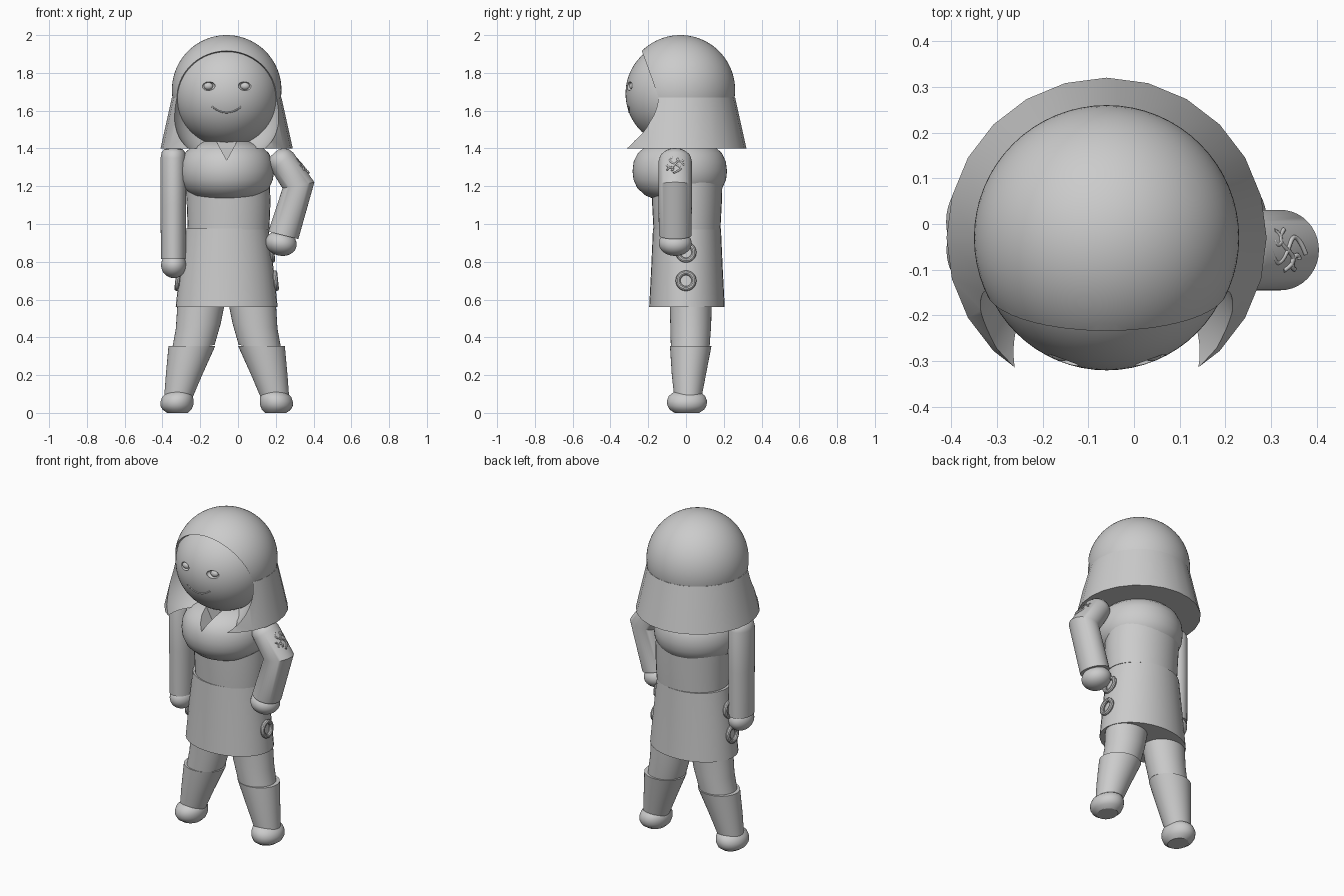
import bpy, bmesh
from math import sin, cos, pi, sqrt, radians
from mathutils import Matrix, Vector

cube = bpy.data.objects.get("Cube")
if cube:
    bpy.data.objects.remove(cube, do_unlink=True)

MID = -0.06  # x of the body's mirror line

clay = bpy.data.materials.new("clay grey")
clay.use_nodes = True
GREY = (0.6, 0.6, 0.6, 1)
clay.diffuse_color = GREY
clay.node_tree.nodes["Principled BSDF"].inputs["Base Color"].default_value = GREY


def finish(name, bm, smooth=True):
    """Turn a bmesh into a named, shaded object."""
    bmesh.ops.recalc_face_normals(bm, faces=bm.faces[:])
    mesh = bpy.data.meshes.new(name)
    bm.to_mesh(mesh)
    bm.free()
    if smooth:
        mesh.shade_smooth()
        mesh.set_sharp_from_angle(angle=radians(32))
    mesh.materials.append(clay)
    obj = bpy.data.objects.new(name, mesh)
    bpy.context.collection.objects.link(obj)
    return obj


def loft(name, rings, segs=40, smooth=True):
    """Join elliptical rings (x, y, z, rx, ry, tilt about y) and cap the ends."""
    bm = bmesh.new()
    loops = []
    for x, y, z, rx, ry, *tilt in rings:
        t = radians(tilt[0]) if tilt else 0
        loop = []
        for i in range(segs):
            a = 2 * pi * i / segs + pi / 2
            u, v = rx * cos(a), ry * sin(a)
            loop.append(bm.verts.new((x + u * cos(t), y + v, z - u * sin(t))))
        loops.append(loop)
    for low, high in zip(loops, loops[1:]):
        for i in range(segs):
            j = (i + 1) % segs
            bm.faces.new((low[i], low[j], high[j], high[i]))
    bm.faces.new(loops[0])
    bm.faces.new(loops[-1])
    return finish(name, bm, smooth)


def ball(name, centre, radii, tilt=0):
    bm = bmesh.new()
    bmesh.ops.create_uvsphere(bm, u_segments=64, v_segments=40, radius=1)
    bm.transform(Matrix.Translation(centre) @ Matrix.Rotation(radians(tilt), 4, 'Y')
                 @ Matrix.Diagonal((*radii, 1)))
    return finish(name, bm)


def ring(name, centre, major, minor, tilt):
    """Torus whose axis lies along x."""
    bm = bmesh.new()
    n, m = 32, 10
    grid = [[bm.verts.new((minor * sin(2 * pi * j / m),
                           (major + minor * cos(2 * pi * j / m)) * cos(2 * pi * i / n),
                           (major + minor * cos(2 * pi * j / m)) * sin(2 * pi * i / n)))
             for j in range(m)] for i in range(n)]
    for i in range(n):
        for j in range(m):
            k, l = (i + 1) % n, (j + 1) % m
            bm.faces.new((grid[i][j], grid[k][j], grid[k][l], grid[i][l]))
    bm.transform(Matrix.Translation(centre) @ Matrix.Rotation(radians(tilt), 4, 'Y'))
    return finish(name, bm)


def cut(target, cutter):
    """Subtract the cutter and throw it away."""
    mod = target.modifiers.new("cut", 'BOOLEAN')
    mod.operation = 'DIFFERENCE'
    mod.solver = 'EXACT'
    mod.object = cutter
    bpy.context.view_layer.objects.active = target
    bpy.ops.object.modifier_apply(modifier=mod.name)
    bpy.data.objects.remove(cutter, do_unlink=True)
    target.data.set_sharp_from_angle(angle=radians(32))


def line(name, points, width):
    """Thin rounded line through points."""
    data = bpy.data.curves.new(name, 'CURVE')
    data.dimensions = '3D'
    data.bevel_depth = width
    data.bevel_resolution = 2
    data.use_fill_caps = True
    spline = data.splines.new('POLY')
    spline.points.add(len(points) - 1)
    for p, co in zip(spline.points, points):
        p.co = (*co, 1)
    data.materials.append(clay)
    obj = bpy.data.objects.new(name, data)
    bpy.context.collection.objects.link(obj)


# Face with recessed eyes and a smile
FACE = Vector((MID, -0.04, 1.69))
FACE_R = 0.28


def on_face(dx, dz):
    return FACE + Vector((dx, -sqrt(FACE_R ** 2 - dx * dx - dz * dz), dz))


face = ball("face", FACE, (FACE_R,) * 3)
for side, word in ((-1, "right"), (1, "left")):
    spot = on_face(side * 0.097, 0.04)
    cut(face, ball("eye_cutter", spot, (0.039, 0.025, 0.023)))
    ball(word + "_eye", spot + Vector((0, 0.016, 0)), (0.024, 0.016, 0.019))
smile = [i / 10 for i in range(-10, 11)]
line("mouth", [on_face(0.078 * t, -0.1 + 0.032 * t * t) for t in smile], 0.004)

# Hair: smooth dome above a faceted flare, both scooped open for the face
SCOOP = (MID, -0.28, 1.62)
dome = ball("hair_dome", (MID, -0.03, 1.71), (0.29,) * 3)
flare = loft("hair_flare", [(MID, -0.03, 1.40, 0.35, 0.35),
                            (MID, -0.03, 1.67, 0.29, 0.29)], 24, False)
for part in (dome, flare):
    cut(part, ball("face_cutter", SCOOP, (0.30,) * 3))

# Chest with a notched neckline
chest = loft("chest", [(MID, -0.033, z, r, r) for z, r in (
    (1.12, 0.06), (1.127, 0.12), (1.15, 0.18), (1.19, 0.225), (1.235, 0.245),
    (1.28, 0.25), (1.33, 0.244), (1.375, 0.223), (1.41, 0.185), (1.435, 0.13),
    (1.445, 0.06))], 56)
bm = bmesh.new()
bmesh.ops.create_cube(bm, size=0.2)
bm.transform(Matrix.Translation((MID, -0.25, 1.48)) @ Matrix.Diagonal((0.55, 1, 1, 1))
             @ Matrix.Rotation(pi / 4, 4, 'Y'))
cut(chest, finish("neckline_cutter", bm, False))

# Bodice and flared skirt
loft("bodice", [(MID + 0.01, 0.005, 0.97, 0.216, 0.177),
                (MID + 0.01, 0.005, 1.12, 0.222, 0.185),
                (MID, 0.005, 1.30, 0.225, 0.19)], 36)
loft("skirt", [(MID, 0.005, 0.56, 0.27, 0.2), (MID, 0.005, 0.75, 0.25, 0.19),
               (MID, 0.005, 0.975, 0.222, 0.18)], 36)

# Legs, boots, feet and hip rings, repeated on both sides
for side, word in ((-1, "right"), (1, "left")):
    def at(offset):
        return MID + side * offset

    loft(word + "_thigh", [(at(0.178), 0.022, 0.34, 0.116, 0.102, side * 10),
                           (at(0.15), 0.025, 0.46, 0.12, 0.108, side * 7),
                           (at(0.13), 0.025, 0.62, 0.128, 0.112)])
    loft(word + "_boot", [(at(0.256), 0.01, 0.08, 0.075, 0.072),
                          (at(0.226), 0.015, 0.2, 0.096, 0.09),
                          (at(0.184), 0.025, 0.355, 0.124, 0.11)])
    loft(word + "_foot", [(at(d), 0.005, z, rx, ry, side * 4 * min(1, z / 0.06))
                          for d, z, rx, ry in (
        (0.26, 0, 0.055, 0.065), (0.262, 0.018, 0.077, 0.092),
        (0.263, 0.04, 0.087, 0.104), (0.263, 0.065, 0.088, 0.106),
        (0.262, 0.09, 0.08, 0.096), (0.26, 0.11, 0.058, 0.07),
        (0.258, 0.12, 0.025, 0.03))])
    for z, offset in ((0.70, 0.26), (0.85, 0.24)):
        ring(word + "_hip_ring", (at(offset), 0, z), 0.042, 0.013, side * -6)

# Straight right arm
ARM_Y = -0.057
loft("right_sleeve", [(-0.342, ARM_Y, z, rx, ry) for z, rx, ry in (
    (0.815, 0.066, 0.086), (1.1, 0.068, 0.088), (1.35, 0.068, 0.088),
    (1.38, 0.062, 0.08), (1.395, 0.05, 0.064), (1.40, 0.03, 0.04))])
ball("right_hand", (-0.34, ARM_Y, 0.782), (0.067, 0.086, 0.068))

# Bent left arm with the hand near the hip
loft("left_sleeve", [
    (0.19, ARM_Y, 1.374, 0.03, 0.04, -41), (0.2, ARM_Y, 1.365, 0.056, 0.066, -41),
    (0.215, ARM_Y, 1.35, 0.07, 0.082, -41), (0.235, ARM_Y, 1.33, 0.075, 0.088, -41),
    (0.32, ARM_Y, 1.205, 0.086, 0.088, -11), (0.24, ARM_Y, 0.94, 0.082, 0.087, 14)])
ball("left_hand", (0.228, ARM_Y, 0.898), (0.083, 0.087, 0.066), 12)

# Swirl ornament wrapped on the upper left arm
ALONG, OUT = Vector((0.65, 0, -0.76)), Vector((0.76, 0, 0.65))


def on_arm(u, v):
    height = 0.076 * sqrt(1 - (u / 0.088) ** 2)
    return Vector((0.278, ARM_Y + u, 1.268)) + ALONG * v + OUT * height


steps = [i / 24 for i in range(-24, 25)]
line("swirl_stem", [on_arm(0.028 * sin(pi * t * 1.1), 0.062 * t) for t in steps], 0.005)
line("swirl_branch", [on_arm(0.045 * t, -0.022 * sin(pi * t)) for t in steps], 0.005)
for sign in (-1, 1):
    curl = []
    for t in steps[24:]:
        a, r = 4.5 * t, 0.02 * (1 - 0.7 * t)
        curl.append(on_arm(sign * (0.022 + r * cos(a)), sign * (-0.035 + r * sin(a))))
    line("swirl_curl", curl, 0.005)
